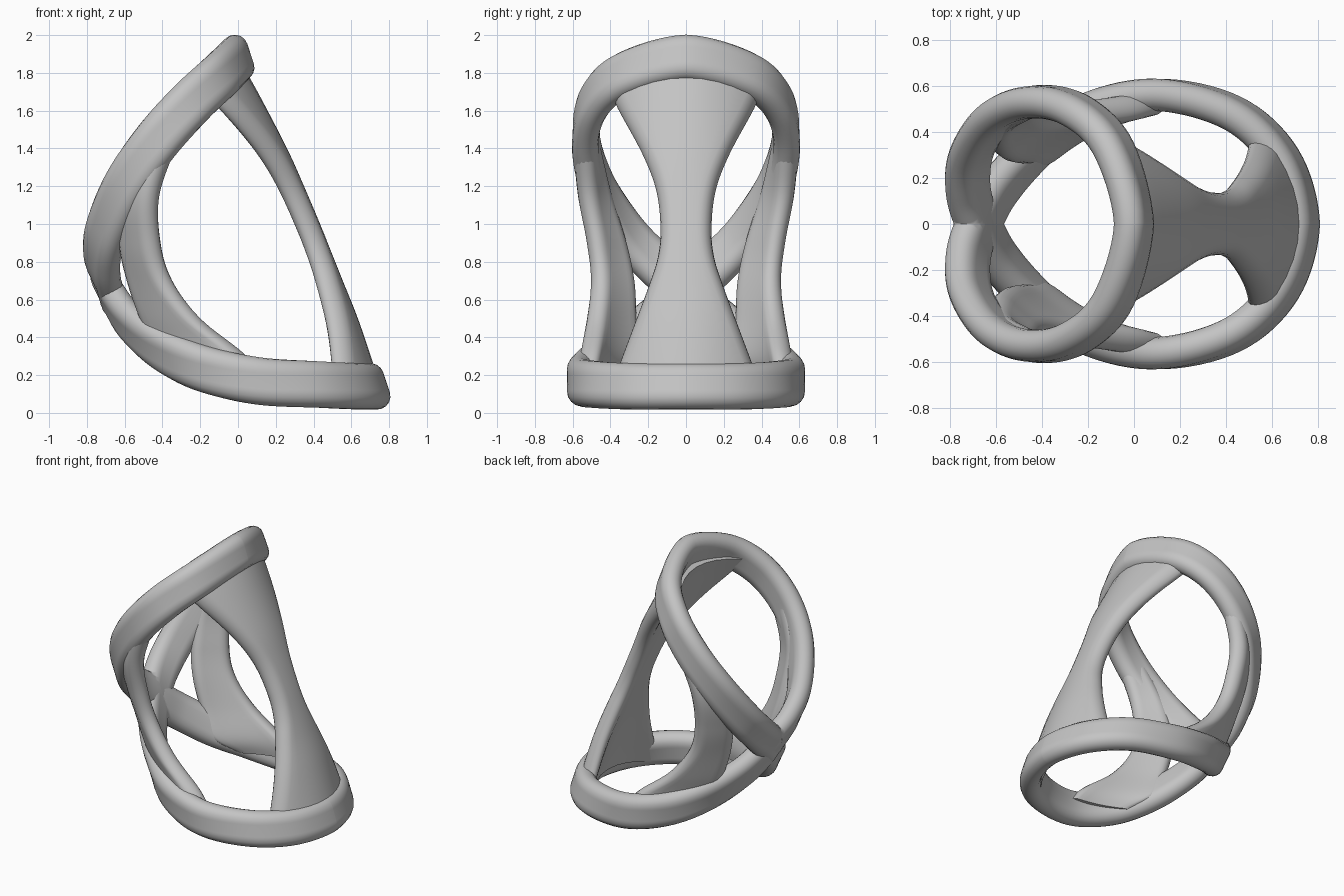
import bpy, bmesh, math
from mathutils import Vector

if "Cube" in bpy.data.objects:
    bpy.data.objects.remove(bpy.data.objects["Cube"], do_unlink=True)

grey = bpy.data.materials.new("plain_grey")
grey.use_nodes = True
colour = (0.55, 0.55, 0.55, 1)
grey.diffuse_color = colour
grey.node_tree.nodes["Principled BSDF"].inputs["Base Color"].default_value = colour


def spline(keys, steps=8):
    """Smooth interpolation through rows of numbers."""
    keys = [Vector(k) for k in keys]
    pts = [keys[0] * 2 - keys[1]] + keys + [keys[-1] * 2 - keys[-2]]
    out = []
    for a, b, c, d in zip(pts, pts[1:], pts[2:], pts[3:]):
        for i in range(steps):
            t = i / steps
            out.append(b + (c - a) * t / 2 + (a * 2 - b * 5 + c * 4 - d) * t * t / 2
                       + (b * 3 - a - c * 3 + d) * t ** 3 / 2)
    return out + [keys[-1]]


def section(centre, along, normal, half, thick, bow=0):
    """Flat strip section with rounded ends, bowed away from its normal."""
    ring = []
    for side in (1, -1):
        for i in range(9):
            ang = -math.pi / 2 + math.pi * i / 8
            u = side * (half - thick + thick * math.cos(ang))
            n = side * thick * math.sin(ang)
            ring.append(centre + along * u + normal * (n - bow * u * u))
        # extra points across the flat face keep the bow smooth
        for i in range(1, 8):
            u = side * (half - thick) * (1 - i / 4)
            ring.append(centre + along * u + normal * (side * thick - bow * u * u))
    return ring


def loft(name, rings, bisect):
    bm = bmesh.new()
    loops = [[bm.verts.new(p) for p in r] for r in rings]
    for a, b in zip(loops, loops[1:]):
        for i in range(len(a)):
            j = (i + 1) % len(a)
            bm.faces.new((a[i], a[j], b[j], b[i]))
    bm.faces.new(loops[0])
    bm.faces.new(loops[-1])
    bmesh.ops.recalc_face_normals(bm, faces=bm.faces)
    mesh = bpy.data.meshes.new(name)
    bm.to_mesh(mesh)
    bm.free()
    mesh.materials.append(grey)
    obj = bpy.data.objects.new(name, mesh)
    bpy.context.collection.objects.link(obj)
    bpy.ops.object.select_all(action="DESELECT")
    obj.select_set(True)
    bpy.context.view_layer.objects.active = obj
    bpy.ops.object.shade_smooth_by_angle(angle=math.radians(40))
    if bisect is not None:
        mirror = obj.modifiers.new("mirror", "MIRROR")
        mirror.use_axis = (False, True, False)
        mirror.use_bisect_axis = (False, bisect, False)
    return obj


def band(name, keys, axis_x):
    """Half of a looping band, mirrored across the middle."""
    path = spline(keys)
    rings = []
    for i, p in enumerate(path):
        t = (path[min(i + 1, len(path) - 1)] - path[max(i - 1, 0)]).normalized()
        n = Vector((p.x - axis_x, p.y, 0)).normalized()
        n.z = 0.33 * n.x
        n = (n - t * n.dot(t)).normalized()
        rings.append(section(p, t.cross(n), n, 0.125, 0.07))
    return loft(name, rings, True)


# Upper and lower looping bands, meeting at the back crossing
band("upper_band", [(-0.06, -0.3, 1.82), (0.0, 0, 1.88), (-0.09, 0.33, 1.79),
                    (-0.25, 0.49, 1.64), (-0.43, 0.53, 1.44), (-0.59, 0.47, 1.21),
                    (-0.7, 0.32, 0.96), (-0.72, 0.16, 0.79), (-0.68, 0, 0.66),
                    (-0.62, -0.16, 0.52)], -0.36)
band("lower_band", [(0.67, -0.28, 0.14), (0.72, 0, 0.14), (0.64, 0.28, 0.14),
                    (0.43, 0.48, 0.15), (0.1, 0.56, 0.17), (-0.2, 0.49, 0.24),
                    (-0.42, 0.33, 0.35), (-0.58, 0.16, 0.49), (-0.67, 0, 0.63),
                    (-0.75, -0.16, 0.77)], 0.1)

# Waisted panel: height, outer x, half width
panel = [(1.84, 0.03, 0.42), (1.68, 0.12, 0.36), (1.4, 0.265, 0.225), (1.2, 0.355, 0.155),
         (1.0, 0.44, 0.135), (0.85, 0.5, 0.15), (0.7, 0.56, 0.2), (0.5, 0.64, 0.28),
         (0.28, 0.715, 0.37), (0.16, 0.75, 0.42)]
lean = Vector((0.93, 0, 0.36))
loft("waisted_panel", [section(Vector((x, 0, z)) - lean * 0.065, Vector((0, 1, 0)),
                               lean, w, 0.06, 1.0)
                       for z, x, w in spline(panel)], None)

# Side legs: height, front edge x y, rear edge x y
leg = [(1.42, -0.33, 0.56, -0.52, 0.5), (1.15, -0.43, 0.55, -0.62, 0.42),
       (0.9, -0.43, 0.51, -0.62, 0.34), (0.7, -0.37, 0.49, -0.58, 0.3),
       (0.5, -0.22, 0.51, -0.52, 0.3), (0.32, 0.0, 0.55, -0.45, 0.31),
       (0.2, 0.12, 0.56, -0.3, 0.43)]
rings = []
for z, fx, fy, rx, ry in spline(leg):
    front, rear = Vector((fx, fy, z)), Vector((rx, ry, z))
    u = (front - rear).normalized()
    rings.append(section((front + rear) / 2, u, Vector((-u.y, u.x, 0)),
                         (front - rear).length / 2, 0.06, 0.6))
loft("side_legs", rings, False)
